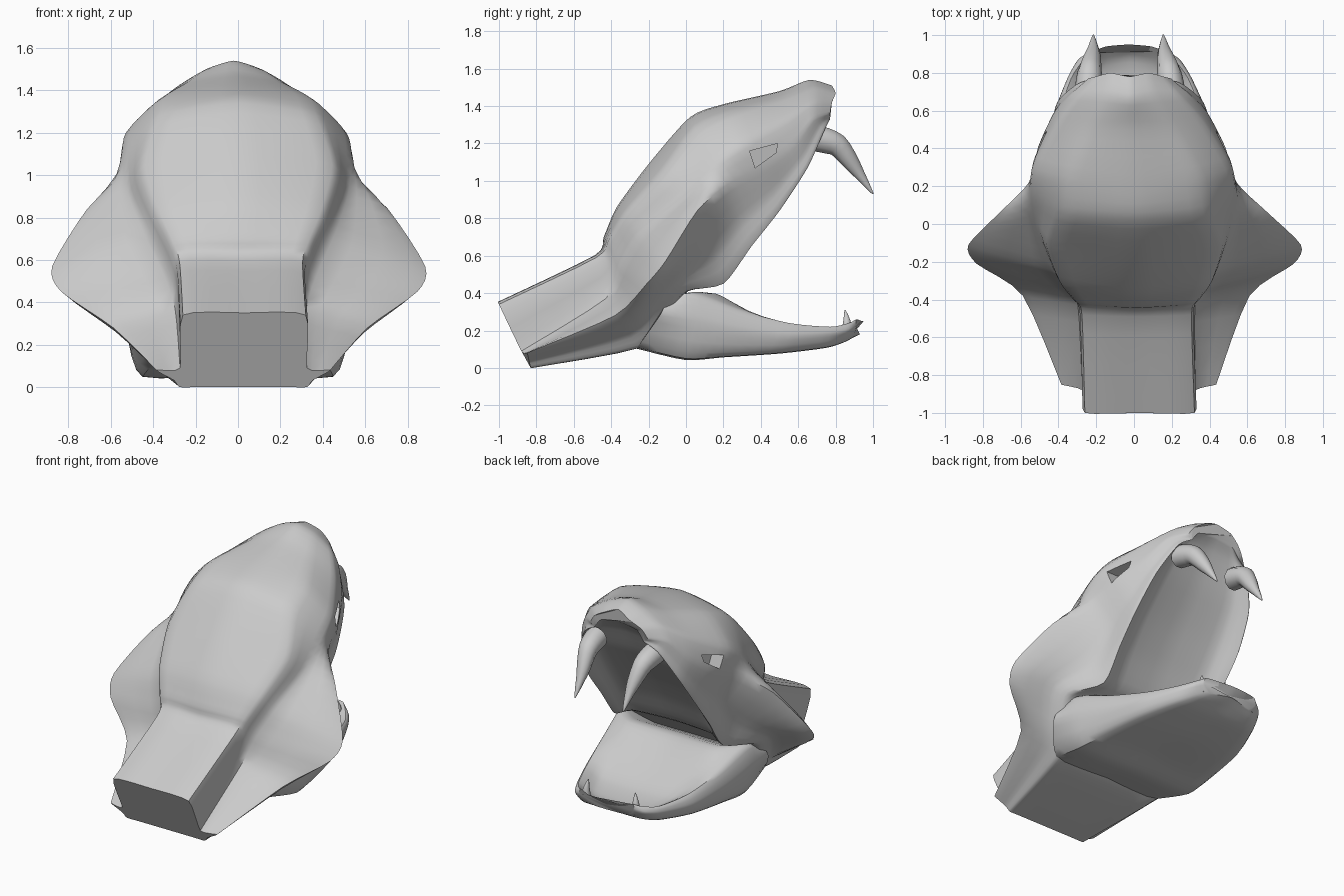
import bpy
import bmesh
import math
from mathutils import Vector

default_cube = bpy.data.objects.get("Cube")
if default_cube:
    bpy.data.objects.remove(default_cube, do_unlink=True)

grey = bpy.data.materials.new("plain_grey")
grey.use_nodes = True
grey.diffuse_color = (0.6, 0.6, 0.6, 1)
grey.node_tree.nodes["Principled BSDF"].inputs["Base Color"].default_value = grey.diffuse_color


def shear(point):
    """The head leans slightly to one side along its length."""
    return Vector((point.x - 0.03 * point.y, point.y, point.z))


def spline(points, closed=False, steps=4, tension=0.36):
    """Smooth curve passing through every given point."""
    count = len(points)
    result = []
    for i in range(count if closed else count - 1):
        def pick(k):
            return points[k % count] if closed else points[max(0, min(count - 1, k))]
        start, end = pick(i), pick(i + 1)
        leave = (end - pick(i - 1)) * tension
        arrive = (pick(i + 2) - start) * tension
        for s in range(steps):
            t = s / steps
            a, b = t * t * (3 - 2 * t), t * (1 - t)
            result.append(start * (1 - a) + end * a + leave * b * (1 - t) - arrive * b * t)
    if not closed:
        result.append(points[-1].copy())
    return result


def skin(name, rings):
    """Closed surface stretched over a row of rings."""
    bm = bmesh.new()
    rows = [[bm.verts.new(shear(p)) for p in ring] for ring in rings]
    for low, high in zip(rows, rows[1:]):
        for k in range(len(low)):
            n = (k + 1) % len(low)
            bm.faces.new((low[k], low[n], high[n], high[k]))
    bm.faces.new(rows[0])
    bm.faces.new(rows[-1][::-1])
    bmesh.ops.recalc_face_normals(bm, faces=bm.faces)
    mesh = bpy.data.meshes.new(name)
    bm.to_mesh(mesh)
    bm.free()
    obj = bpy.data.objects.new(name, mesh)
    bpy.context.collection.objects.link(obj)
    mesh.materials.append(grey)
    return obj


def activate(obj):
    bpy.ops.object.select_all(action='DESELECT')
    obj.select_set(True)
    bpy.context.view_layer.objects.active = obj


def smooth(obj, degrees=38):
    activate(obj)
    bpy.ops.object.shade_smooth_by_angle(angle=math.radians(degrees))


def middle(pairs):
    return [Vector((0, y, z)) for y, z in pairs]


def side(triples):
    return [Vector(t) for t in triples]


def mirrored_loft(name, guides):
    """Loft half guides, first and last on the centre line, with a mirrored half."""
    lines = [spline(g) for g in guides]
    rings = []
    for half in zip(*lines):
        other = [Vector((-p.x, p.y, p.z)) for p in half[-2:0:-1]]
        rings.append(spline(list(half) + other, closed=True, tension=0.28))
    return skin(name, rings)


# Upper head: guide lines running from the cut neck to the snout
crown = middle([(-1, .35), (-.49, .6), (-.44, .7), (-.37, .86), (-.2, 1.09), (.02, 1.34),
                (.2, 1.41), (.5, 1.48), (.66, 1.54), (.78, 1.51)])
brow = side([(.29, -1, .34), (.29, -.48, .59), (.32, -.41, .69), (.38, -.32, .83),
             (.44, -.12, 1.05), (.37, .05, 1.28), (.34, .25, 1.37), (.22, .5, 1.44),
             (.13, .68, 1.5), (.1, .8, 1.47)])
crease = side([(.3, -.88, .09), (.31, -.43, .37), (.37, -.34, .55), (.45, -.24, .72),
               (.52, -.02, .91), (.54, .15, 1.09), (.52, .3, 1.2), (.38, .54, 1.33),
               (.26, .68, 1.42), (.18, .78, 1.42)])
cheek = side([(.41, -.85, .08), (.6, -.38, .28), (.84, -.21, .45), (.88, -.11, .57),
              (.71, .06, .84), (.55, .22, .98), (.49, .42, 1.08), (.41, .58, 1.2),
              (.32, .68, 1.33), (.22, .77, 1.36)])
lip = side([(.3, -.83, 0), (.41, -.25, .11), (.49, -.11, .28), (.53, 0, .41),
            (.42, .2, .45), (.42, .35, .65), (.42, .5, .84), (.38, .65, 1.07),
            (.28, .74, 1.27), (.19, .77, 1.33)])
palate = middle([(-.83, 0), (-.25, .11), (-.1, .28), (.02, .42), (.15, .5), (.27, .7),
                 (.41, .91), (.58, 1.14), (.7, 1.35), (.77, 1.42)])
fold, palate_side = [], []
for bulge, edge, roof in zip(cheek, lip, palate):
    hollow = bulge.lerp(edge, 0.6)
    hollow.x = edge.x + 0.25 * (bulge.x - edge.x)
    fold.append(hollow)
    arch = roof.lerp(edge, 0.25)
    arch.x = edge.x * 0.72
    palate_side.append(arch)
head = mirrored_loft("upper_head", [crown, brow, crease, cheek, fold, lip, palate_side, palate])

# Eye sockets: slanted recesses cut into both sides
for sign in (1, -1):
    outline = [(.34, 1.16), (.49, 1.2), (.48, 1.15), (.37, 1.07)]
    inner = [Vector((sign * (.54 - .32 * y), y, z)) for y, z in outline]
    outer = [Vector((sign * .8, y, z)) for y, z in outline]
    cutter = skin("eye_cutter", [inner, outer])
    cutter.hide_render = True
    cut = head.modifiers.new("eye_socket", 'BOOLEAN')
    cut.operation = 'DIFFERENCE'
    cut.solver = 'EXACT'
    cut.object = cutter
    activate(head)
    bpy.ops.object.modifier_apply(modifier=cut.name)
    bpy.data.objects.remove(cutter, do_unlink=True)
smooth(head)

# Lower jaw: mouth floor rising to the throat, rim and flat underside
floor = middle([(-.1, .3), (.1, .38), (.27, .32), (.55, .18), (.75, .15), (.88, .18), (.95, .25)])
floor_side = side([(.3, -.1, .3), (.34, .13, .4), (.32, .27, .34), (.27, .55, .19),
                   (.2, .75, .16), (.14, .86, .19), (.12, .94, .25)])
rim = side([(.5, -.1, .36), (.49, .02, .4), (.45, .28, .31), (.39, .55, .24),
            (.31, .77, .22), (.24, .87, .24), (.2, .91, .26)])
jaw_side = side([(.54, -.14, .28), (.52, .05, .25), (.48, .28, .2), (.42, .55, .17),
                 (.33, .77, .18), (.27, .87, .2), (.21, .91, .22)])
jaw_edge = side([(.41, -.26, .11), (.45, 0, .05), (.43, .2, .06), (.38, .5, .08),
                 (.29, .75, .11), (.22, .85, .14), (.16, .9, .17)])
underside = middle([(-.26, .11), (0, .05), (.2, .07), (.5, .08), (.75, .11), (.86, .15), (.93, .18)])
jaw = mirrored_loft("lower_jaw", [floor, floor_side, rim, jaw_side, jaw_edge, underside])
smooth(jaw)


def tooth(name, path, base_radius, sides=10):
    """Curved spike tapering along its path."""
    line = spline(path)
    rings = []
    for i, centre in enumerate(line):
        ahead = line[min(i + 1, len(line) - 1)] - line[max(i - 1, 0)]
        across = Vector((1, 0, 0))
        normal = ahead.cross(across).normalized()
        radius = base_radius * max(0.05, 1 - (i / (len(line) - 1)) ** 1.7)
        turns = [2 * math.pi * k / sides for k in range(sides)]
        rings.append([centre + radius * (across * math.cos(a) + normal * math.sin(a)) for a in turns])
    smooth(skin(name, rings), 60)


# Fangs and small lower teeth
for sign, label in ((1, "left"), (-1, "right")):
    fang = [(.22, .69, 1.23), (.21, .81, 1.19), (.19, .91, 1.06), (.185, 1, .93)]
    tooth(label + "_fang", side([(sign * x, y, z) for x, y, z in fang]), .075)
    small = [(.19, .86, .17), (.19, .86, .25), (.18, .85, .31)]
    tooth(label + "_lower_tooth", side([(sign * x, y, z) for x, y, z in small]), .03)
